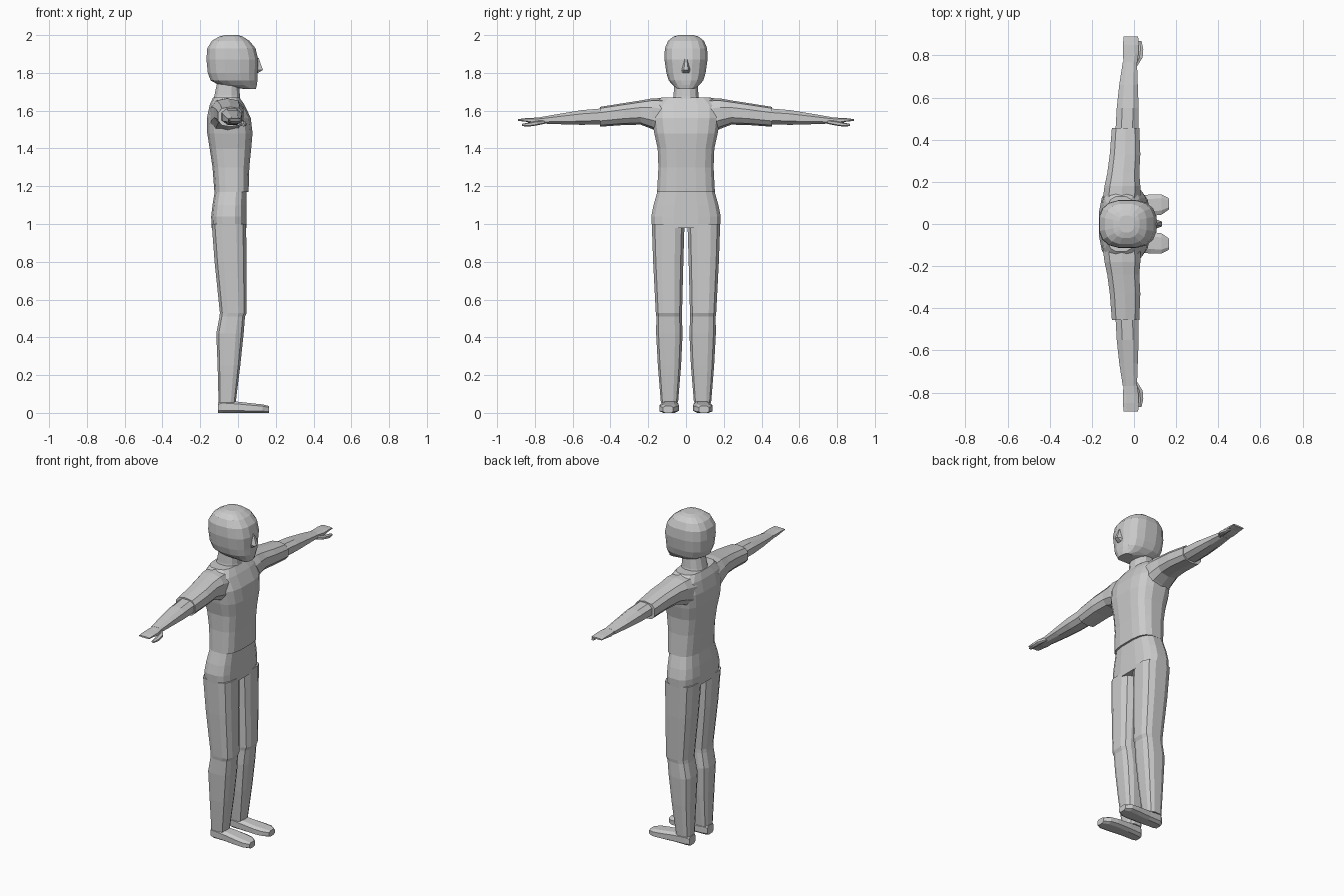
import bpy, bmesh
from math import cos, sin, pi


def section(n, p):
    # Rounded-square outline with flat sides, normalised to +-1
    pts = []
    for i in range(n):
        a = 2 * pi * (i + 0.5) / n
        c, s = cos(a), sin(a)
        pts.append((abs(c) ** p * (1 if c > 0 else -1), abs(s) ** p * (1 if s > 0 else -1)))
    mu, mv = max(u for u, v in pts), max(v for u, v in pts)
    return [(u / mu, v / mv) for u, v in pts]


def loft(name, axis, rows, n=12, p=0.75, mirror=False):
    # rows: position on axis, then min/max of the two other axes in x,y,z order
    bm = bmesh.new()
    for side in ((1, -1) if mirror else (1,)):
        rings = []
        for t, a0, a1, b0, b1 in rows:
            ring = []
            for u, v in section(n, p):
                co = [(a0 + a1) / 2 + u * (a1 - a0) / 2, (b0 + b1) / 2 + v * (b1 - b0) / 2]
                co.insert("xyz".index(axis), t)
                ring.append(bm.verts.new((co[0], co[1] * side, co[2])))
            rings.append(ring)
        for lo, hi in zip(rings, rings[1:]):
            for i in range(n):
                j = (i + 1) % n
                bm.faces.new((lo[i], lo[j], hi[j], hi[i]))
        bm.faces.new(rings[0])
        bm.faces.new(rings[-1])
    bmesh.ops.recalc_face_normals(bm, faces=bm.faces)
    mesh = bpy.data.meshes.new(name)
    bm.to_mesh(mesh)
    bm.free()
    ob = bpy.data.objects.new(name, mesh)
    bpy.context.collection.objects.link(ob)
    return ob


def union(ob, other):
    mod = ob.modifiers.new("union", "BOOLEAN")
    mod.operation = "UNION"
    mod.solver = "EXACT"
    mod.object = other
    bpy.context.view_layer.objects.active = ob
    bpy.ops.object.modifier_apply(modifier=mod.name)
    bpy.data.objects.remove(other)


def sym(rows):
    return [(z, x0, x1, -w, w) for z, x0, x1, w in rows]


# Head, nose and neck
head = loft("head", "z", sym([
    (1.715, 0.03, 0.095, 0.045), (1.735, -0.10, 0.10, 0.07), (1.76, -0.145, 0.103, 0.092),
    (1.80, -0.16, 0.103, 0.104), (1.87, -0.167, 0.107, 0.114), (1.93, -0.163, 0.093, 0.112),
    (1.97, -0.138, 0.06, 0.095), (1.992, -0.10, 0.025, 0.066), (2.0, -0.07, 0.0, 0.04)]), 16, 0.75)
union(head, loft("nose", "z", sym([
    (1.80, 0.08, 0.106, 0.026), (1.815, 0.08, 0.132, 0.022), (1.88, 0.08, 0.109, 0.008)]), 6, 1))
loft("neck", "z", sym([
    (1.64, -0.135, 0.015, 0.075), (1.68, -0.125, 0.01, 0.066), (1.75, -0.11, 0.005, 0.062)]), 12, 0.85)

# Shirt with short sleeves
shirt = loft("shirt", "z", sym([
    (1.17, -0.125, 0.056, 0.153), (1.30, -0.135, 0.06, 0.146), (1.40, -0.15, 0.07, 0.15),
    (1.48, -0.163, 0.077, 0.168), (1.56, -0.165, 0.068, 0.18), (1.63, -0.15, 0.035, 0.178),
    (1.67, -0.132, 0.008, 0.13)]), 16, 0.65)
union(shirt, loft("sleeves", "y", [
    (0.10, -0.15, 0.03, 1.46, 1.667), (0.18, -0.14, 0.03, 1.503, 1.665),
    (0.24, -0.127, 0.025, 1.526, 1.654), (0.33, -0.115, 0.03, 1.524, 1.64),
    (0.455, -0.105, 0.025, 1.515, 1.62)], 10, 0.75, True))

# Forearms, flat hands and thumbs
loft("forearms", "y", [
    (0.44, -0.088, 0.02, 1.528, 1.612), (0.55, -0.082, 0.022, 1.525, 1.603),
    (0.66, -0.07, 0.018, 1.528, 1.585), (0.77, -0.053, 0.014, 1.532, 1.566)], 8, 0.8, True)
loft("hands", "y", [
    (0.76, -0.05, 0.014, 1.533, 1.566), (0.81, -0.052, 0.022, 1.533, 1.562),
    (0.85, -0.052, 0.021, 1.542, 1.56), (0.89, -0.05, 0.02, 1.546, 1.555)], 8, 0.7, True)
loft("thumbs", "y", [
    (0.75, 0.0, 0.015, 1.53, 1.55), (0.79, 0.01, 0.041, 1.522, 1.546),
    (0.83, 0.018, 0.044, 1.516, 1.538), (0.868, 0.02, 0.036, 1.518, 1.53)], 6, 0.8, True)

# Trousers: hips joined to both legs
trousers = loft("trousers", "z", sym([
    (0.98, -0.14, 0.044, 0.18), (1.04, -0.142, 0.044, 0.184),
    (1.10, -0.135, 0.044, 0.172), (1.19, -0.12, 0.044, 0.146)]), 16, 0.65)
union(trousers, loft("legs", "z", [
    (0.055, -0.103, -0.012, 0.042, 0.133), (0.25, -0.108, 0.012, 0.026, 0.149),
    (0.42, -0.115, 0.03, 0.018, 0.158), (0.51, -0.098, 0.037, 0.022, 0.157),
    (0.53, -0.096, 0.046, 0.021, 0.16), (0.80, -0.124, 0.044, 0.014, 0.174),
    (1.0, -0.139, 0.0435, 0.008, 0.181)], 12, 0.65, True))

# Shoes
loft("shoes", "x", [
    (-0.105, 0.058, 0.118, 0, 0.055), (-0.085, 0.045, 0.13, 0, 0.066), (-0.01, 0.04, 0.132, 0, 0.06),
    (0.08, 0.038, 0.14, 0, 0.05), (0.13, 0.044, 0.141, 0, 0.045), (0.165, 0.068, 0.122, 0, 0.036)],
    8, 0.6, True)
